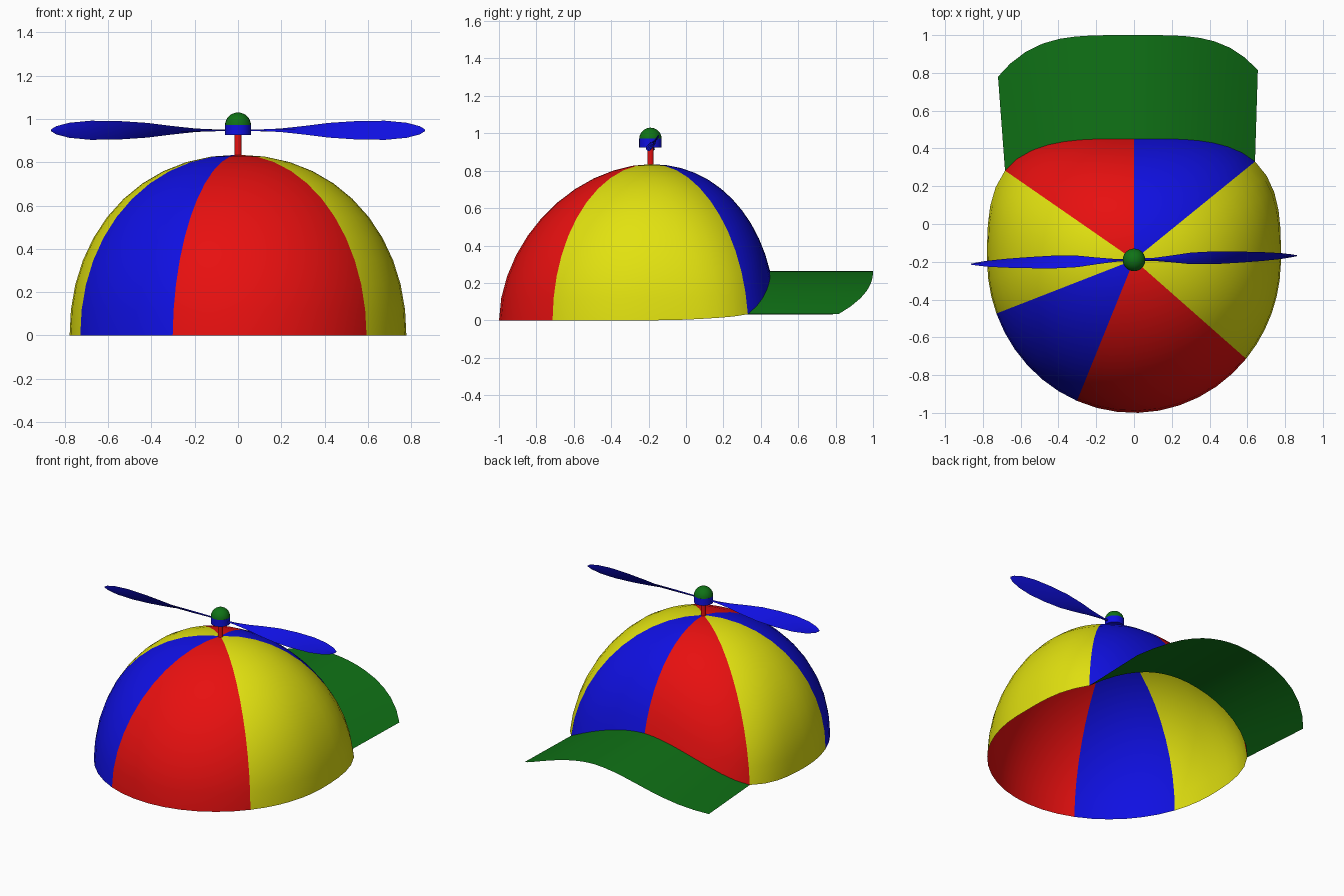
import bpy, bmesh, math
from mathutils import Matrix

if "Cube" in bpy.data.objects:
    bpy.data.objects.remove(bpy.data.objects["Cube"])

CY = -0.19          # crown axis position in y
TOP = 0.835         # crown height
RX, R_FRONT, R_BACK = 0.778, 0.668, 0.81


def material(name, rgb):
    m = bpy.data.materials.new(name)
    m.diffuse_color = (*rgb, 1)
    m.use_nodes = True
    m.node_tree.nodes["Principled BSDF"].inputs["Base Color"].default_value = m.diffuse_color
    return m


RED = material("red", (0.8, 0.005, 0.005))
YELLOW = material("yellow", (0.76, 0.76, 0.005))
BLUE = material("blue", (0.005, 0.005, 0.76))
GREEN = material("green", (0.005, 0.17, 0.008))


def make(name, bm, mats, angle=40):
    bmesh.ops.recalc_face_normals(bm, faces=bm.faces)
    me = bpy.data.meshes.new(name)
    bm.to_mesh(me)
    bm.free()
    for m in mats:
        me.materials.append(m)
    ob = bpy.data.objects.new(name, me)
    bpy.context.collection.objects.link(ob)
    bpy.ops.object.select_all(action='DESELECT')
    ob.select_set(True)
    bpy.context.view_layer.objects.active = ob
    bpy.ops.object.shade_smooth_by_angle(angle=math.radians(angle))
    return ob


# Crown shape: panel seams as compass angles from the brim direction (+y)
SEAMS = [0, 50.9, 131.4, 202, 248.7, 304.7, 360]
PANEL_MATS = [2, 1, 0, 2, 1, 0]      # indices into red, yellow, blue
STEPS = [9, 12, 9, 6, 8, 9]
RINGS = 11
CORNER_R, CORNER_L = 0.645, -0.68    # x where the brim meets the crown


def crown_point(phi, z):
    """Point on the crown at a compass angle and a height."""
    s, c = math.sin(phi), math.cos(phi)
    h = min(z / TOP, 1)
    n = 2 + 1.2 * (1 - h) if c > 0 else 2            # squarer at the brim side
    ry = R_FRONT if c > 0 else R_BACK
    base = (abs(s / RX) ** n + abs(c / ry) ** n) ** (-1 / n)
    p = 2.1 - 0.25 * max(0, -c) ** 2
    r = base * max(0, 1 - h ** p) ** (1 / p)
    return (r * s, CY + r * c, z)


def arch(u):
    """Height of the brim arch, u = -1..1 across its width."""
    return 0.265 - 0.235 * min(abs(u), 1) ** 1.8


def rim_height(deg):
    phi = math.radians(deg)
    if deg <= SEAMS[1] or deg >= SEAMS[5]:
        z = 0.1
        for _ in range(12):
            x = crown_point(phi, z)[0]
            z = arch(x / (CORNER_R if x > 0 else -CORNER_L))
        return z
    near = min(deg, 360 - deg)
    edge = SEAMS[1] if deg < 180 else 360 - SEAMS[5]
    return 0.03 * max(0, (90 - near) / (90 - edge)) ** 2


columns = []                         # (angle, panel number)
for i, n in enumerate(STEPS):
    a, b = SEAMS[i], SEAMS[i + 1]
    columns += [(a + (b - a) * k / n, i) for k in range(n)]

# Crown panels
bm = bmesh.new()
apex = bm.verts.new((0, CY, TOP))
grid = []
for deg, _ in columns:
    z0 = rim_height(deg)
    t0 = math.asin(z0 / TOP)
    ts = [t0 + (math.pi / 2 - t0) * k / RINGS for k in range(RINGS)]
    grid.append([bm.verts.new(crown_point(math.radians(deg), TOP * math.sin(t)))
                 for t in ts])
for i, (deg, panel) in enumerate(columns):
    a, b = grid[i], grid[(i + 1) % len(grid)]
    faces = [bm.faces.new((b[k], a[k], a[k + 1], b[k + 1])) for k in range(RINGS - 1)]
    faces.append(bm.faces.new((b[-1], a[-1], apex)))
    for f in faces:
        f.material_index = PANEL_MATS[panel]
make("crown", bm, [RED, YELLOW, BLUE], 60)

# Brim: arched sheet from the crown's rim to a rounded outer edge
bm = bmesh.new()
angles = [d for d, p in columns if p == 5] + [d for d, p in columns if p == 0] + [SEAMS[1]]
ROWS = 6
strips = []
for deg in angles:
    x, y, z = crown_point(math.radians(deg), rim_height(deg))
    u = x / (CORNER_R if x > 0 else -CORNER_L)
    u = max(-1, min(1, u))
    ox = u * (0.66 if u > 0 else 0.72)
    oy = 1 - (0.19 if u > 0 else 0.22) * abs(u) ** 4
    strips.append([bm.verts.new((x + (ox - x) * k / ROWS, y + (oy - y) * k / ROWS, z))
                   for k in range(ROWS + 1)])
for a, b in zip(strips, strips[1:]):
    for k in range(ROWS):
        bm.faces.new((a[k], b[k], b[k + 1], a[k + 1]))
make("brim", bm, [GREEN], 60)


# Propeller stem and hub
def cylinder(name, r, z0, z1, mat):
    bm = bmesh.new()
    bmesh.ops.create_cone(bm, cap_ends=True, segments=24, radius1=r, radius2=r,
                          depth=z1 - z0,
                          matrix=Matrix.Translation((0, CY, (z0 + z1) / 2)))
    make(name, bm, [mat])


cylinder("stem", 0.017, 0.82, 0.94, RED)
cylinder("hub", 0.06, 0.925, 0.972, BLUE)

# Domed cap on the hub
bm = bmesh.new()
bmesh.ops.create_uvsphere(bm, u_segments=24, v_segments=16, radius=0.06)
bmesh.ops.bisect_plane(bm, geom=bm.verts[:] + bm.edges[:] + bm.faces[:], dist=1e-5,
                       plane_co=(0, 0, 0), plane_no=(0, 0, -1), clear_outer=True)
bmesh.ops.translate(bm, verts=bm.verts, vec=(0, CY, 0.97))
make("hub_cap", bm, [GREEN])

# Twisted propeller blades: distance out, half chord, pitch in degrees
SECTIONS = [(0.0, 0.007, 20), (0.1, 0.008, 20), (0.2, 0.02, 25), (0.3, 0.036, 32),
            (0.42, 0.048, 45), (0.55, 0.052, 55), (0.68, 0.05, 62),
            (0.78, 0.038, 66), (0.84, 0.02, 70), (0.863, 0.005, 70)]
for name, turn in (("blade_right", 0), ("blade_left", math.pi)):
    bm = bmesh.new()
    rings = []
    for x, c, pitch in SECTIONS:
        p = math.radians(pitch)
        t = min(0.006, c * 0.6)
        ring = []
        for a, b in ((c, 0), (0, t), (-c, 0), (0, -t)):
            ring.append(bm.verts.new((x, a * math.cos(p) - b * math.sin(p),
                                      a * math.sin(p) + b * math.cos(p))))
        rings.append(ring)
    for r0, r1 in zip(rings, rings[1:]):
        for k in range(4):
            j = (k + 1) % 4
            bm.faces.new((r0[k], r0[j], r1[j], r1[k]))
    bm.faces.new(rings[0])
    bm.faces.new(rings[-1])
    bmesh.ops.transform(bm, verts=bm.verts,
                        matrix=Matrix.Translation((0, CY, 0.948))
                        @ Matrix.Rotation(turn + math.radians(1.5), 4, 'Z'))
    make(name, bm, [BLUE])
